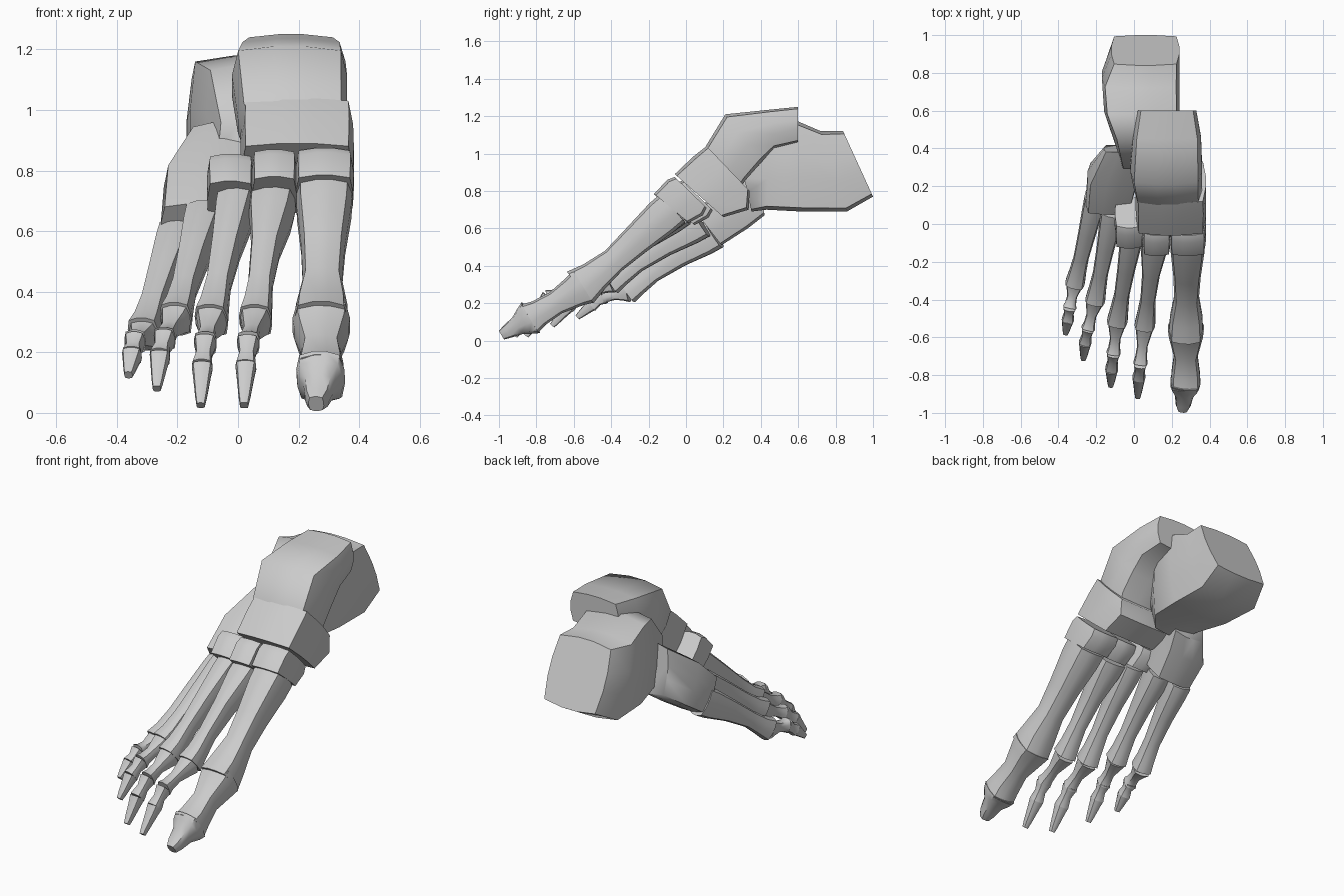
import bpy, bmesh, math
from mathutils import Vector

SIDES = 12


def loft(name, rings, boxy=3.5, angle=55):
    """Skin rings of (centre, half-side vector, half-up vector), rounded-square section."""
    bm = bmesh.new()
    loops = []
    for c, s, u in rings:
        loop = []
        for i in range(SIDES):
            a = 2 * math.pi * (i + 0.5) / SIDES
            ca, sa = math.cos(a), math.sin(a)
            r = (abs(ca) ** boxy + abs(sa) ** boxy) ** (-1 / boxy)
            loop.append(bm.verts.new(c + s * ca * r + u * sa * r))
        loops.append(loop)
    for a, b in zip(loops, loops[1:]):
        for i in range(SIDES):
            j = (i + 1) % SIDES
            bm.faces.new((a[i], a[j], b[j], b[i]))
    bm.faces.new(loops[0])
    bm.faces.new(loops[-1])
    bmesh.ops.recalc_face_normals(bm, faces=bm.faces)
    me = bpy.data.meshes.new(name)
    bm.to_mesh(me)
    bm.free()
    ob = bpy.data.objects.new(name, me)
    bpy.context.collection.objects.link(ob)
    bpy.ops.object.select_all(action='DESELECT')
    ob.select_set(True)
    bpy.context.view_layer.objects.active = ob
    bpy.ops.object.shade_smooth_by_angle(angle=math.radians(angle))
    return ob


def block(name, sections, boxy=6):
    """Short bone from side-view slices: (x, width, top y, top z, bottom y, bottom z)."""
    rings = []
    for x, w, yt, zt, yb, zb in sections:
        c = Vector((x, (yt + yb) / 2, (zt + zb) / 2))
        rings.append((c, Vector((w / 2, 0, 0)), Vector((0, (yt - yb) / 2, (zt - zb) / 2))))
    return loft(name, rings, boxy)


def bone(name, p0, p1, profile, boxy=4):
    """Long bone along p0-p1; profile holds (t, width, height, lift)."""
    p0, p1 = Vector(p0), Vector(p1)
    d = (p1 - p0).normalized()
    side = d.cross(Vector((0, 0, 1))).normalized()
    up = side.cross(d)
    return loft(name, [(p0.lerp(p1, t) + up * lift, side * w / 2, up * h / 2)
                       for t, w, h, lift in profile], boxy)


# Heel and ankle
block("heel_bone", [
    (0.06, 0.36, 0.84, 1.12, 1.00, 0.77),
    (0.035, 0.41, 0.72, 1.12, 0.86, 0.69),
    (0.042, 0.40, 0.58, 1.18, 0.62, 0.69),
    (0.06, 0.33, 0.45, 1.15, 0.43, 0.70),
    (0.04, 0.21, 0.29, 0.97, 0.35, 0.69)], 8)
block("ankle_bone", [
    (0.175, 0.31, 0.60, 1.25, 0.60, 1.06),
    (0.175, 0.36, 0.45, 1.235, 0.47, 1.03),
    (0.170, 0.38, 0.21, 1.21, 0.40, 0.95),
    (0.180, 0.36, 0.10, 1.03, 0.32, 0.86),
    (0.190, 0.30, 0.07, 0.96, 0.28, 0.80)])

# Midfoot
block("navicular", [
    (0.195, 0.37, 0.11, 1.04, 0.34, 0.80),
    (0.195, 0.375, 0.04, 0.985, 0.335, 0.70),
    (0.195, 0.37, -0.06, 0.89, 0.20, 0.66)], 8)
block("cuboid", [
    (-0.05, 0.22, 0.38, 0.96, 0.42, 0.67),
    (-0.11, 0.27, 0.20, 0.83, 0.33, 0.60),
    (-0.135, 0.24, 0.05, 0.69, 0.19, 0.51)])
for n, (x, w, dy, dz, cut) in enumerate([
        (0.285, 0.195, 0, 0, 1), (0.12, 0.15, 0.0, -0.005, 0.9), (-0.025, 0.155, 0.04, -0.02, 0.95)]):
    slices = []
    for k, (yt, zt, yb, zb) in enumerate([(-0.06, 0.875, 0.11, 0.71),
                                          (-0.10, 0.86, 0.09, 0.67),
                                          (-0.17, 0.785, 0.015, 0.63)]):
        yb, zb = yt + (yb - yt) * cut, zt + (zb - zt) * cut
        slices.append((x, w * (1 if k == 1 else 0.97), yt + dy, zt + dz, yb + dy, zb + dz))
    block("cuneiform_%d" % (n + 1), slices)

# Big toe
bone("metatarsal_1", (0.285, -0.07, 0.71), (0.275, -0.565, 0.285), [
    (0, 0.185, 0.20, 0), (0.12, 0.18, 0.20, 0), (0.4, 0.145, 0.165, -0.003),
    (0.65, 0.13, 0.14, -0.008), (0.86, 0.17, 0.175, -0.005), (1, 0.18, 0.22, 0)])
bone("big_toe_proximal", (0.275, -0.55, 0.29), (0.273, -0.84, 0.115), [
    (0, 0.19, 0.205, 0), (0.14, 0.18, 0.175, 0), (0.5, 0.125, 0.13, 0),
    (0.82, 0.15, 0.145, 0), (1, 0.155, 0.18, 0)])
bone("big_toe_distal", (0.273, -0.83, 0.122), (0.258, -0.985, 0.03), [
    (0, 0.16, 0.19, 0), (0.2, 0.15, 0.155, 0), (0.45, 0.10, 0.105, 0),
    (0.8, 0.08, 0.075, 0), (1, 0.05, 0.055, 0)])

# Lesser toes: base, head, two joints, tip; size, base width
toes = [
    ((0.115, -0.06, 0.69), (0.058, -0.53, 0.305), (0.034, -0.735, 0.23),
     (0.026, -0.81, 0.15), (0.02, -0.915, 0.025), 1.0, 0.15),
    ((-0.005, -0.03, 0.69), (-0.088, -0.51, 0.305), (-0.108, -0.68, 0.23),
     (-0.118, -0.765, 0.15), (-0.123, -0.855, 0.025), 1.0, 0.125),
    ((-0.11, 0.08, 0.63), (-0.205, -0.40, 0.31), (-0.242, -0.55, 0.245),
     (-0.258, -0.625, 0.185), (-0.268, -0.715, 0.08), 0.97, 0.125),
    ((-0.20, 0.15, 0.57), (-0.312, -0.31, 0.26), (-0.340, -0.44, 0.235),
     (-0.350, -0.505, 0.19), (-0.362, -0.58, 0.125), 0.95, 0.12)]
for n, (base, head, j1, j2, tip, s, bw) in enumerate(toes, 2):
    bone("metatarsal_%d" % n, base, head, [
        (0, bw, 0.17, 0), (0.12, bw * 0.95, 0.165, 0.003), (0.4, 0.095, 0.125, 0.01),
        (0.7, 0.08, 0.095, 0.008), (0.88, 0.095 * s, 0.105, 0), (1, 0.108 * s, 0.135 * s, 0)])
    bone("proximal_phalanx_%d" % n, head, j1, [
        (0, 0.1 * s, 0.115 * s, 0), (0.2, 0.085 * s, 0.09 * s, 0), (0.55, 0.055 * s, 0.06 * s, 0),
        (0.85, 0.062 * s, 0.065 * s, 0), (1, 0.075 * s, 0.085 * s, 0)])
    bone("middle_phalanx_%d" % n, j1, j2, [
        (0, 0.07 * s, 0.085 * s, 0), (0.5, 0.052 * s, 0.055 * s, 0), (1, 0.068 * s, 0.075 * s, 0)])
    bone("distal_phalanx_%d" % n, j2, tip, [
        (0, 0.068 * s, 0.072 * s, 0), (0.25, 0.058 * s, 0.058 * s, 0),
        (0.75, 0.04 * s, 0.04 * s, 0), (1, 0.028 * s, 0.03 * s, 0)])
